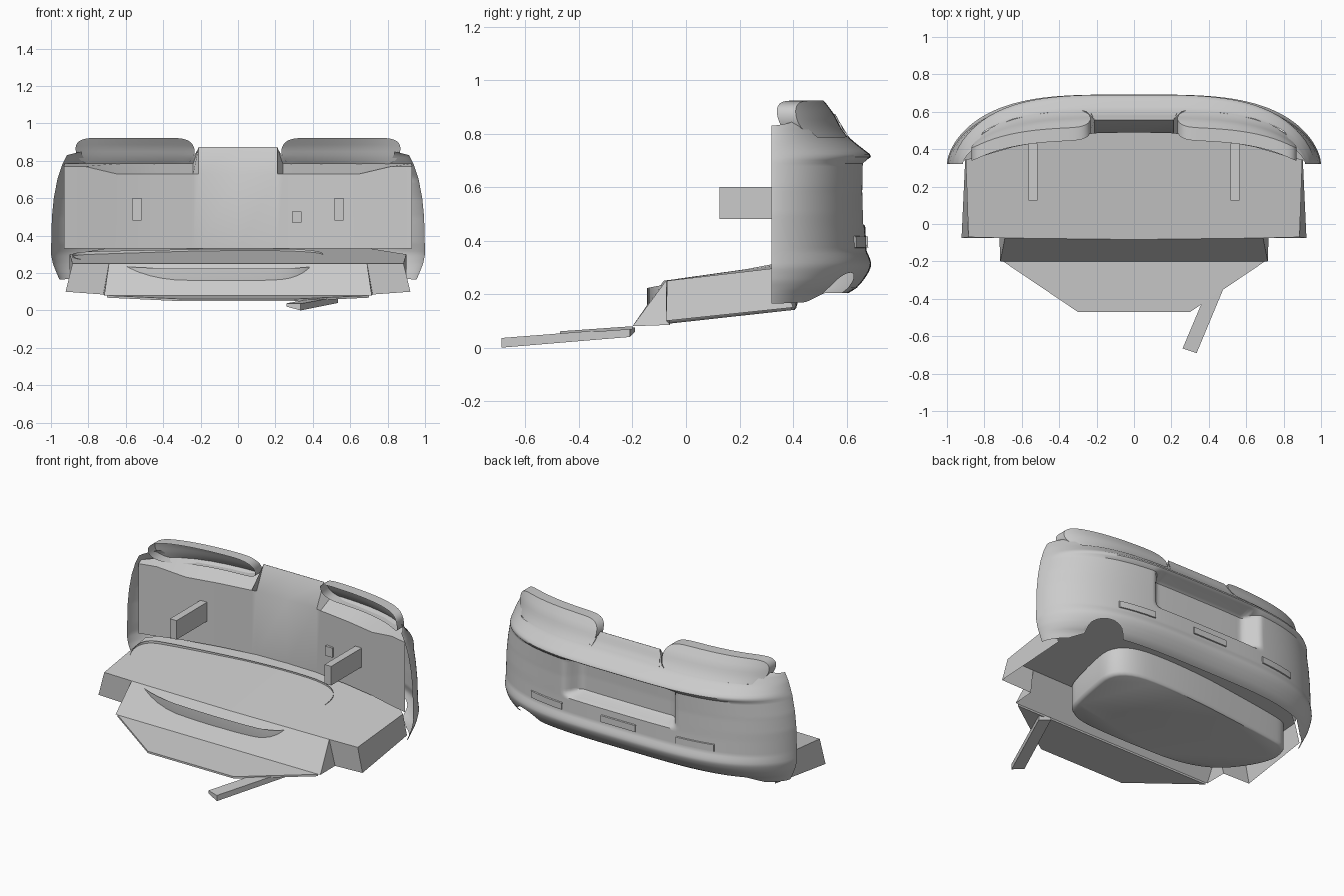
import bpy, math

if "Cube" in bpy.data.objects:
    bpy.data.objects.remove(bpy.data.objects["Cube"])


def add_mesh(name, verts, faces, smooth=None, mirror=False):
    me = bpy.data.meshes.new(name)
    me.from_pydata(verts, [], faces)
    ob = bpy.data.objects.new(name, me)
    bpy.context.collection.objects.link(ob)
    bpy.context.view_layer.objects.active = ob
    ob.select_set(True)
    bpy.ops.object.mode_set(mode='EDIT')
    bpy.ops.mesh.select_all(action='SELECT')
    bpy.ops.mesh.remove_doubles(threshold=0.0004)
    bpy.ops.mesh.normals_make_consistent(inside=False)
    bpy.ops.object.mode_set(mode='OBJECT')
    if smooth:
        bpy.ops.object.shade_smooth_by_angle(angle=math.radians(smooth))
    if mirror:
        m = ob.modifiers.new("mirror", 'MIRROR')
        m.merge_threshold = 0.0005
    ob.select_set(False)
    return ob


def lerp_table(t, table):
    if t <= table[0][0]:
        return table[0][1]
    for (a, va), (b, vb) in zip(table, table[1:]):
        if t <= b:
            return va + (vb - va) * (t - a) / (b - a)
    return table[-1][1]


def step(t):
    t = max(0, min(1, t))
    return t * t * (3 - 2 * t)


# Bumper surface: rear profile (z, y), half width (z, x), superellipse plan
REAR = [(.165, .57), (.20, .60), (.22, .635), (.25, .662), (.28, .682), (.31, .694),
        (.335, .687), (.36, .675), (.45, .67), (.58, .667), (.69, .67), (.705, .69),
        (.72, .692), (.74, .665), (.78, .615), (.82, .585), (.87, .56), (.925, .52)]
WIDTH = [(.165, .955), (.2, .97), (.25, .99), (.3, 1.0), (.5, .995), (.6, .985),
         (.7, .966), (.78, .94), (.83, .915), (.85, .89), (.925, .875)]


def surf(u, z, off=0.0):
    f = max(0, 1 - abs(u) ** 3.6) ** .6
    return (u * lerp_table(z, WIDTH), .32 + (lerp_table(z, REAR) + off - .32) * f, z)


def grid_faces(nc, nr):
    return [(j * nc + i, j * nc + i + 1, (j + 1) * nc + i + 1, (j + 1) * nc + i)
            for j in range(nr - 1) for i in range(nc - 1)]


# Bumper skin with plate recess, lamp cut-outs and exhaust notch
TOP = [(0, .875), (.235, .875), (.275, .79), (.86, .785), (.91, .83), (.94, .85), (1, .83)]
BOTTOM = [(0, .205), (.8, .205), (.9, .17), (1, .165)]
NC, NR = 161, 62
verts = []
for j in range(NR):
    for i in range(NC):
        u = math.sin(math.pi / 2 * (-1 + 2 * i / (NC - 1)))
        zb = lerp_table(abs(u), BOTTOM)
        if .60 < u < .82:
            zb += .075 * math.sqrt(1 - ((u - .71) / .11) ** 2)
        z = .165 + .71 * j / (NR - 1)
        z = max(zb, min(z, lerp_table(abs(u), TOP)))
        x, y, z = surf(u, z)
        y -= .09 * step((.40 - abs(x)) / .09) * step((z - .455) / .035) * step((.705 - z) / .022)
        verts.append((x, y, z))
add_mesh("bumper_skin", verts, grid_faces(NC, NR), smooth=40)

# Inner boot wall: faceted panel in front of the skin, closed up to the lamps
WALL = [(0, .49), (.21, .485), (.24, .48), (.45, .45), (.65, .41), (.82, .36), (.93, .335)]
verts = []
xs = [-x for x, _ in WALL[:0:-1]] + [x for x, _ in WALL]
for row in range(3):
    for x in xs:
        y = lerp_table(abs(x), WALL)
        centre = abs(x) < .22
        if row == 0:
            verts.append((x, y, .33))
        elif row == 1:
            verts.append((x, y, .73 if abs(x) < .8 else .77))
        elif centre:
            verts.append((x, .555, .875))
        else:
            xb, yb, zb = surf(x / .94, .785)
            verts.append((xb, max(y + .005, yb), zb))
add_mesh("inner_boot_wall", verts, grid_faces(len(xs), 3), smooth=25)

# Tail lamps: curved rounded lens with an open rim going forward
for side, tag in ((1, "right"), (-1, "left")):
    nc, nr = 41, 9
    verts = []
    for j in range(nr):
        for i in range(nc):
            t = -math.cos(math.pi * i / (nc - 1))
            h = .074 * math.sqrt(max(0, 1 - abs(t) ** 9))
            z = .849 + h * (2 * j / (nr - 1) - 1)
            x = .557 + .325 * t - .03 * max(0, t) * (.925 - z) / .15
            _, y, _ = surf(min(.99, x / .925), z, -.004)
            verts.append((side * x, y, z))
    faces = grid_faces(nc, nr)
    for row in (0, nr - 1):
        base = len(verts)
        for i in range(nc):
            x, y, z = verts[row * nc + i]
            verts.append((x, max(.325, y - .07), z))
        faces += [(row * nc + i, row * nc + i + 1, base + i + 1, base + i)
                  for i in range(nc - 1)]
    add_mesh("tail_lamp_" + tag, verts, faces, smooth=45)

# Slim reflectors standing slightly proud of the lower bumper
for k, uc in enumerate((-.52, 0, .52)):
    cols = 13
    ring = []
    for z, off in ((.37, -.01), (.375, .007), (.415, .008), (.42, -.01)):
        ring += [surf(uc + .12 * (2 * i / (cols - 1) - 1), z, off) for i in range(cols)]
    faces = grid_faces(cols, 4)
    faces += [tuple(r * cols + c for r in range(4)) for c in (0, cols - 1)]
    add_mesh("reflector_%d" % k, ring, faces, smooth=35)

# Boot floor: half sheet with front slope and hanging side walls, mirrored
half = [(0, -.083, .25), (.69, -.075, .25), (.715, -.2, .08), (0, -.2, .08),
        (.72, -.06, .085), (.885, -.07, .25), (.922, -.075, .1), (.9, .36, .30),
        (.9, .40, .15), (.62, .57, .345), (0, .63, .35)]
add_mesh("boot_floor", half, [(0, 1, 5, 7, 9, 10), (3, 2, 1, 0), (1, 2, 4),
                              (1, 4, 6, 5), (5, 6, 8, 7)], mirror=True)


def prism(name, top, bottom):
    n = len(top)
    faces = [tuple(range(n)), tuple(range(2 * n - 1, n - 1, -1))]
    faces += [(i, (i + 1) % n, n + (i + 1) % n, n + i) for i in range(n)]
    return add_mesh(name, top + bottom, faces)


# Forward tapered floor plate
plan = [(-.7, -.2), (.7, -.2), (.3, -.47), (-.3, -.47)]
prism("front_plate", [(x, y, .094 + .07 * y) for x, y in plan],
      [(x, y, .082 + .07 * y) for x, y in plan])

# Tow strut under the plate
plan = [(.26, -.665), (.335, -.69), (.535, -.21), (.46, -.19)]
prism("strut", [(x, y, .036 + .078 * (y + .69)) for x, y in plan],
      [(x, y, .083 * (y + .69) + (.018 if i in (0, 3) else 0)) for i, (x, y) in enumerate(plan)])

# Spare well: open-topped rounded tub hanging in the floor
out = [(.46, .40), (0, .425), (-.70, .355), (-.89, .32), (-.88, .14),
       (-.60, -.13), (0, -.15), (.41, -.13), (.45, .1)]
for _ in range(3):
    out = [(a[0] * (1 - f) + b[0] * f, a[1] * (1 - f) + b[1] * f)
           for a, b in zip(out, out[1:] + out[:1]) for f in (.25, .75)]
n = len(out)
verts = []
for scale, lift in ((1, None), (1, .02), (.985, .005), (.965, 0)):
    for x, y in out:
        x2, y2 = -.2 + (x + .2) * scale, .14 + (y - .14) * scale
        z = .222 + (y2 + .15) * .19 if lift is None else .09 + (y2 + .06) * .11 + lift
        verts.append((x2, y2, z))
faces = [(r * n + i, r * n + (i + 1) % n, (r + 1) * n + (i + 1) % n, (r + 1) * n + i)
         for r in range(3) for i in range(n)]
faces.append(tuple(range(3 * n, 4 * n)))
add_mesh("spare_well", verts, faces, smooth=40)


def box(name, x0, x1, y0, y1, z0, z1):
    plan = [(x0, y0), (x1, y0), (x1, y1), (x0, y1)]
    return prism(name, [(x, y, z1) for x, y in plan], [(x, y, z0) for x, y in plan])


# Mounting rails reaching forward and a small inner cover
for s, tag in ((1, "right"), (-1, "left")):
    box("mount_rail_" + tag, s * .54 - .023, s * .54 + .023, .125, .43, .48, .60)
box("tow_cover", .29, .34, .455, .49, .47, .53)
